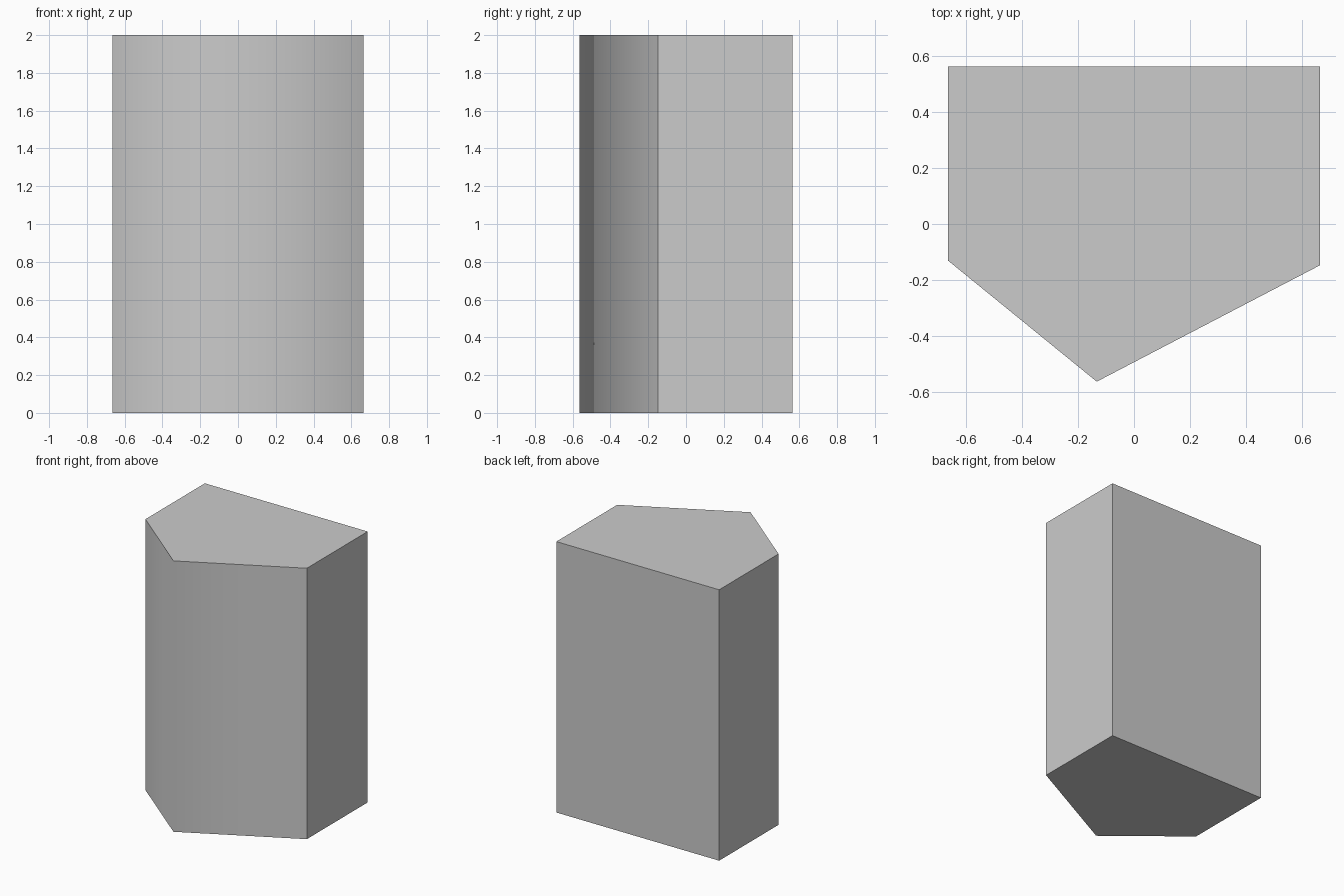
import bpy, bmesh

if "Cube" in bpy.data.objects:
    bpy.data.objects.remove(bpy.data.objects["Cube"])

HEIGHT = 2.0
# Plan outline, counter-clockwise from the front point
OUTLINE = [(-0.133, -0.563), (0.665, -0.147), (0.665, 0.563),
           (-0.665, 0.563), (-0.665, -0.13)]

# Pointed block: outline extruded upwards
bm = bmesh.new()
base = [bm.verts.new((x, y, 0)) for x, y in OUTLINE]
top = [bm.verts.new((x, y, HEIGHT)) for x, y in OUTLINE]
bm.faces.new(base[::-1])
bm.faces.new(top)
n = len(OUTLINE)
for i in range(n):
    j = (i + 1) % n
    wall = bm.faces.new((base[i], base[j], top[j], top[i]))
    # The two front walls shade smoothly into each other
    wall.smooth = i in (0, n - 1)

mesh = bpy.data.meshes.new("pointed_block")
bm.to_mesh(mesh)
bm.free()
block = bpy.data.objects.new("pointed_block", mesh)
bpy.context.collection.objects.link(block)
